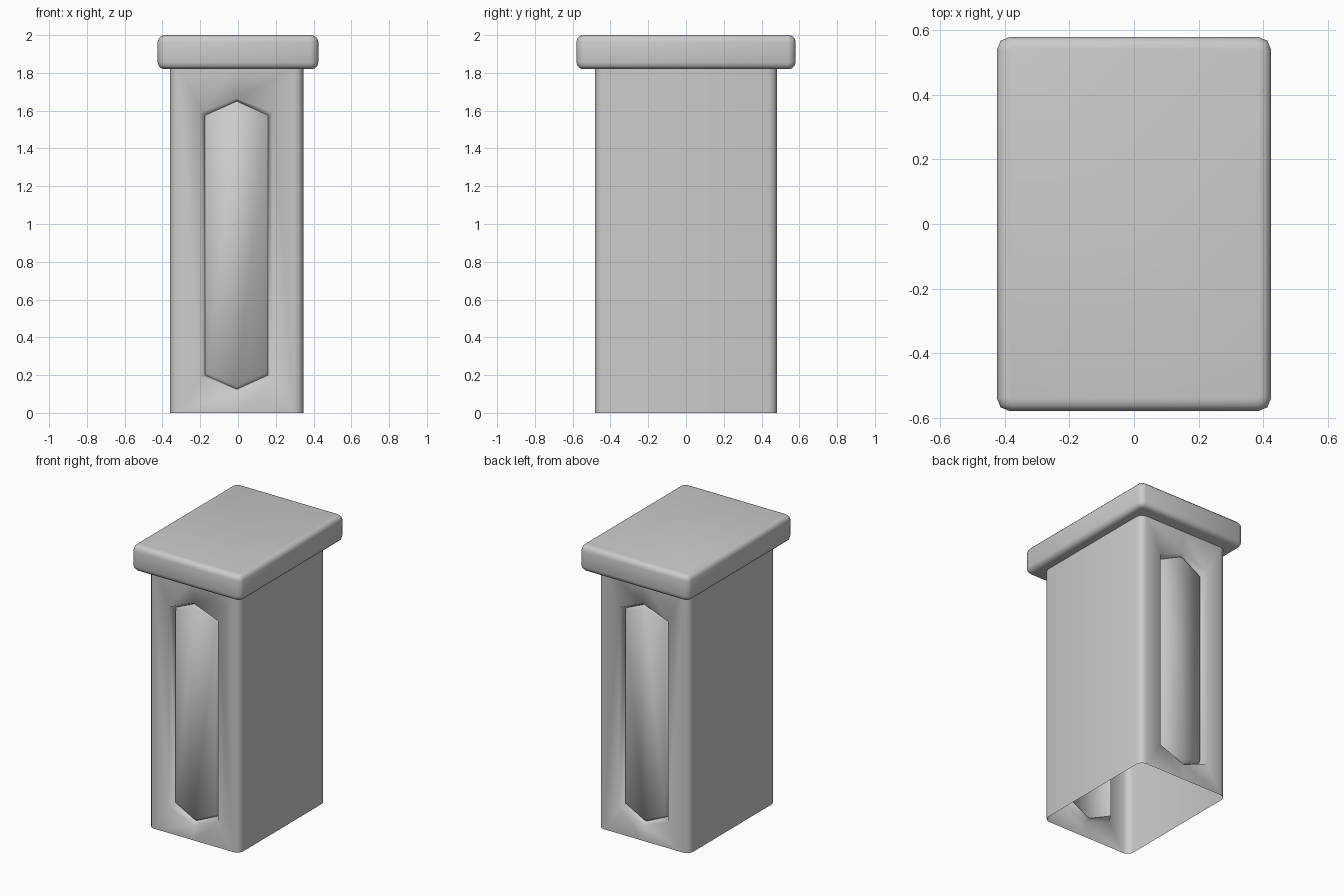
import bpy, bmesh, math

if "Cube" in bpy.data.objects:
    bpy.data.objects.remove(bpy.data.objects["Cube"])

CX, HX, HY, R = -0.007, 0.353, 0.482, 0.045   # body centre, half sizes, corner radius
H = 1.83                                      # body height (tucks into the cap)


def finish(name, bm, angle):
    bmesh.ops.remove_doubles(bm, verts=bm.verts, dist=1e-4)
    bmesh.ops.recalc_face_normals(bm, faces=bm.faces)
    me = bpy.data.meshes.new(name)
    bm.to_mesh(me)
    bm.free()
    ob = bpy.data.objects.new(name, me)
    bpy.context.collection.objects.link(ob)
    bpy.ops.object.select_all(action='DESELECT')
    ob.select_set(True)
    bpy.context.view_layer.objects.active = ob
    bpy.ops.object.shade_smooth_by_angle(angle=math.radians(angle))
    return ob


def hexagon(bm, s, w, low, low_mid, high, high_mid, y_side, y_mid):
    pts = [(-w, y_side, low), (0, y_mid, low_mid), (w, y_side, low),
           (w, y_side, high), (0, y_mid, high_mid), (-w, y_side, high)]
    return [bm.verts.new((x + CX, s * y, z)) for x, y, z in pts]


def bridge(bm, a, b):
    for i in range(6):
        j = (i + 1) % 6
        bm.faces.new((a[i], a[j], b[j], b[i]))


# Body: open-bottomed shell; front and back carry a grooved, gently convex panel
bm = bmesh.new()
for s in (-1, 1):
    rings = [
        hexagon(bm, s, HX - R, 0, 0, H, H, HY, HY),                                   # wall edge
        hexagon(bm, s, 0.190, 0.185, 0.110, 1.59, 1.665, HY, HY),                     # groove rim
        hexagon(bm, s, 0.167, 0.20, 0.125, 1.575, 1.65, HY - 0.045, HY - 0.035),      # groove bottom
        hexagon(bm, s, 0.157, 0.215, 0.145, 1.56, 1.63, HY - 0.025, HY - 0.008),      # panel edge
    ]
    for a, b in zip(rings, rings[1:]):
        bridge(bm, a, b)
    p = rings[-1]
    bm.faces.new((p[0], p[1], p[4], p[5]))
    bm.faces.new((p[1], p[2], p[3], p[4]))

# Rounded corners and plain side walls
for s in (-1, 1):
    path = []
    for t, angles in ((-1, (-90, -60, -30, 0)), (1, (0, 30, 60, 90))):
        for a in angles:
            a = math.radians(a)
            path.append((CX + s * (HX - R + R * math.cos(a)),
                         t * (HY - R) + R * math.sin(a)))
    cols = [[bm.verts.new((x, y, z)) for z in (0, H)] for x, y in path]
    for p, q in zip(cols, cols[1:]):
        bm.faces.new((p[0], q[0], q[1], p[1]))
finish("body", bm, 80)

# Cap: overhanging slab with rounded rim
bm = bmesh.new()
bmesh.ops.create_cube(bm, size=1)
for v in bm.verts:
    v.co = (v.co.x * 0.85, v.co.y * 1.16, 1.91 + v.co.z * 0.18)
upright = [e for e in bm.edges if abs(e.verts[0].co.z - e.verts[1].co.z) > 0.1]
bmesh.ops.bevel(bm, geom=upright, offset=0.04, segments=2, profile=0.5, affect='EDGES')
rims = [e for e in bm.edges if any(abs(f.normal.z) > 0.9 for f in e.link_faces)]
bmesh.ops.bevel(bm, geom=rims, offset=0.035, segments=3, profile=0.5, affect='EDGES')
finish("cap", bm, 50)
